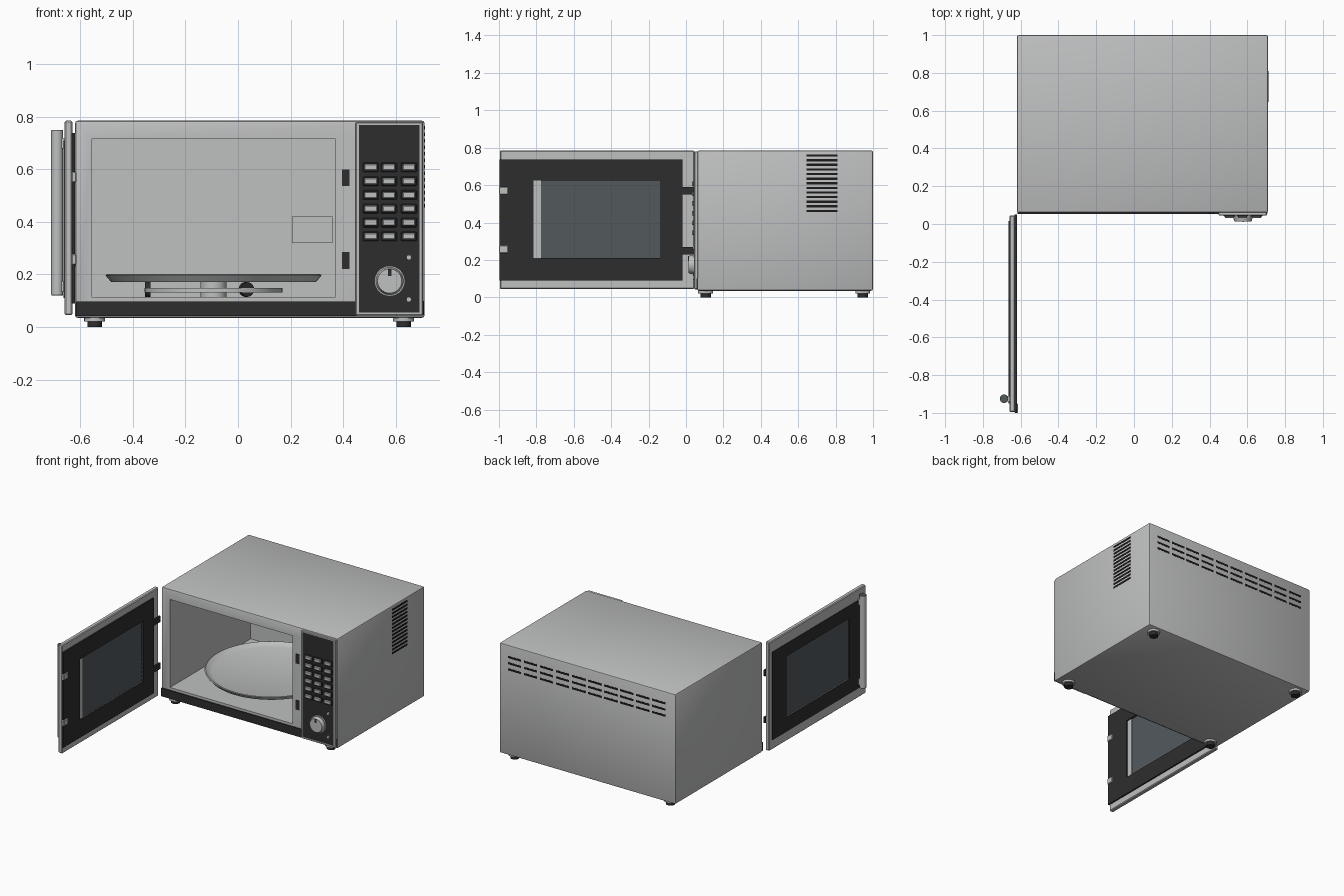
import bpy, bmesh, math
from mathutils import Matrix, Vector

if "Cube" in bpy.data.objects:
    bpy.data.objects.remove(bpy.data.objects["Cube"], do_unlink=True)


def material(name, r, g, b):
    m = bpy.data.materials.new(name)
    m.use_nodes = True
    m.diffuse_color = (r, g, b, 1)
    m.node_tree.nodes["Principled BSDF"].inputs["Base Color"].default_value = (r, g, b, 1)
    return m


SILVER = material("silver grey", .52, .525, .53)
BLACK = material("soft black", .027, .027, .027)
GLASS = material("smoked glass", .085, .1, .108)
VENT = material("vent black", .01, .01, .01)


def finish(name, bm, mat, smooth=False):
    bmesh.ops.recalc_face_normals(bm, faces=bm.faces)
    me = bpy.data.meshes.new(name)
    bm.to_mesh(me)
    bm.free()
    me.materials.append(mat)
    ob = bpy.data.objects.new(name, me)
    bpy.context.collection.objects.link(ob)
    if smooth:
        bpy.ops.object.select_all(action='DESELECT')
        ob.select_set(True)
        bpy.context.view_layer.objects.active = ob
        bpy.ops.object.shade_smooth_by_angle(angle=math.radians(35))
    return ob


def add_box(bm, xs, ys, zs):
    size = Vector((xs[1] - xs[0], ys[1] - ys[0], zs[1] - zs[0]))
    mid = Vector((sum(xs), sum(ys), sum(zs))) / 2
    bmesh.ops.create_cube(bm, size=1, matrix=Matrix.Translation(mid) @ Matrix.Diagonal((*size, 1)))


def box(name, xs, ys, zs, mat, bevel=0, segments=1):
    bm = bmesh.new()
    add_box(bm, xs, ys, zs)
    if bevel:
        bmesh.ops.bevel(bm, geom=bm.edges[:], offset=bevel, segments=segments,
                        profile=.5, affect='EDGES')
    return finish(name, bm, mat, bevel > 0 and segments > 1)


def cylinder(name, centre, radius, length, axis, mat, sides=32, top=None):
    bm = bmesh.new()
    turn = Vector((0, 0, 1)).rotation_difference(Vector(axis)).to_matrix().to_4x4()
    bmesh.ops.create_cone(bm, cap_ends=True, segments=sides, radius1=radius,
                          radius2=top or radius, depth=length,
                          matrix=Matrix.Translation(centre) @ turn)
    return finish(name, bm, mat, True)


def lathe(name, profile, centre, mat, steps=64):
    bm = bmesh.new()
    vs = [bm.verts.new((r, 0, z)) for r, z in profile]
    es = [bm.edges.new((a, b)) for a, b in zip(vs, vs[1:] + vs[:1])]
    bmesh.ops.spin(bm, geom=vs + es, cent=(0, 0, 0), axis=(0, 0, 1),
                   angle=math.tau, steps=steps, use_duplicate=False)
    bmesh.ops.remove_doubles(bm, verts=bm.verts, dist=1e-5)
    bmesh.ops.translate(bm, verts=bm.verts, vec=centre)
    return finish(name, bm, mat, True)


def cut(ob, xs, ys, zs):
    cutter = box("cutter", xs, ys, zs, SILVER)
    cutter.hide_render = True
    mod = ob.modifiers.new("opening", 'BOOLEAN')
    mod.operation, mod.solver, mod.object = 'DIFFERENCE', 'EXACT', cutter
    bpy.context.view_layer.objects.active = ob
    bpy.ops.object.modifier_apply(modifier=mod.name)
    bpy.data.objects.remove(cutter, do_unlink=True)


# Cabinet with open cooking cavity
cabinet = box("cabinet", (-.62, .71), (.06, 1), (.035, .785), SILVER, .01, 2)
cut(cabinet, (-.555, .37), (0, .93), (.115, .715))
box("waveguide_cover", (.205, .36), (.922, .932), (.32, .42), SILVER)
box("lower_front_strip", (-.617, .45), (.053, .064), (.042, .098), BLACK)
box("strip_end", (.699, .708), (.055, .064), (.045, .1), BLACK)
for z in (.253, .568):
    box("latch_slot", (.396, .424), (.056, .064), (z - .032, z + .032), BLACK)

# Vents
bm = bmesh.new()
for i in range(13):
    z = .758 - i * .0247
    add_box(bm, (.705, .712), (.645, .81), (z - .006, z + .006))
finish("side_vents", bm, VENT)
bm = bmesh.new()
for row in range(3):
    for col in range(10):
        x, z = -.495 + col * .121, .705 - row * .042
        add_box(bm, (x - .05, x + .05), (.995, 1.001), (z - .007, z + .007))
finish("rear_vents", bm, VENT)

# Feet
for x in (-.545, .63):
    for y in (.105, .945):
        cylinder("foot_flange", (x, y, .029), .04, .016, (0, 0, 1), SILVER, 24)
        cylinder("foot", (x, y, .015), .028, .03, (0, 0, 1), BLACK, 24)

# Control panel
bezel = box("control_bezel", (.447, .704), (.044, .07), (.043, .78), SILVER, .004)
cut(bezel, (.46, .691), (0, .05), (.056, .769))
box("control_face", (.458, .693), (.047, .055), (.054, .771), BLACK)
for row in range(6):
    for x in (.505, .574, .65):
        z = .345 + row * .0525
        box("button_surround", (x - .03, x + .03), (.04, .05), (z - .018, z + .018), BLACK, .003)
        box("button", (x - .024, x + .024), (.031, .048), (z - .012, z + .012), SILVER, .003)
cylinder("knob_base", (.577, .042, .175), .058, .01, (0, -1, 0), SILVER, 40)
cylinder("knob", (.577, .027, .175), .053, .026, (0, -1, 0), SILVER, 40, .046)
box("knob_pointer", (.571, .583), (.011, .016), (.195, .22), BLACK)
for z in (.105, .265):
    cylinder("indicator", (.65, .044, z), .01, .012, (0, -1, 0), SILVER, 16)

# Turntable and roller ring
PX, PY = -.093, .49
lathe("turntable", [(0, .174), (.39, .172), (.412, .198), (.405, .201),
                    (.385, .188), (.365, .181), (0, .181)], (PX, PY, 0), SILVER)
lathe("roller_ring", [(.235, .132), (.262, .132), (.262, .148), (.235, .148)],
      (PX, PY, 0), SILVER)
cylinder("drive_hub", (PX, PY, .143), .05, .06, (0, 0, 1), SILVER, 24)
for i in range(3):
    a = math.radians(60 + 120 * i)
    d = Vector((math.cos(a), math.sin(a), 0))
    cylinder("roller_wheel", Vector((PX, PY, .143)) + d * .25, .028, .02, d, BLACK, 24)

# Open door, hinged at the model's right
WIN_Y, WIN_Z = (-.815, -.135), (.21, .625)
door = box("door_frame", (-.66, -.63), (-.995, .045), (.045, .785), SILVER, .005)
inner = box("door_inner_panel", (-.632, -.62), (-.997, -.02), (.09, .738), BLACK)
outer = box("door_outer_panel", (-.664, -.656), (-.95, .015), (.11, .71), BLACK)
for part in (door, inner, outer):
    cut(part, (-1, 0), WIN_Y, WIN_Z)
box("door_glass", (-.656, -.634), WIN_Y, WIN_Z, GLASS)
box("window_trim", (-.636, -.628), (-.815, -.775), WIN_Z, SILVER)
for z in (.257, .57):
    box("door_latch", (-.634, -.614), (-1, -.95), (z - .021, z + .021), SILVER, .004)
for z in (.25, .57):
    box("hinge", (-.632, -.619), (-.02, .05), (z - .02, z + .02), BLACK)

# Handle
cylinder("handle", (-.688, -.925, .435), .0225, .624, (0, 0, 1), SILVER, 20)
for z in (.1235, .7465):
    cylinder("handle_cap", (-.688, -.925, z), .022, .007, (0, 0, 1), GLASS, 20)
for z in (.155, .7):
    box("handle_mount", (-.685, -.655), (-.94, -.91), (z - .02, z + .02), SILVER)
